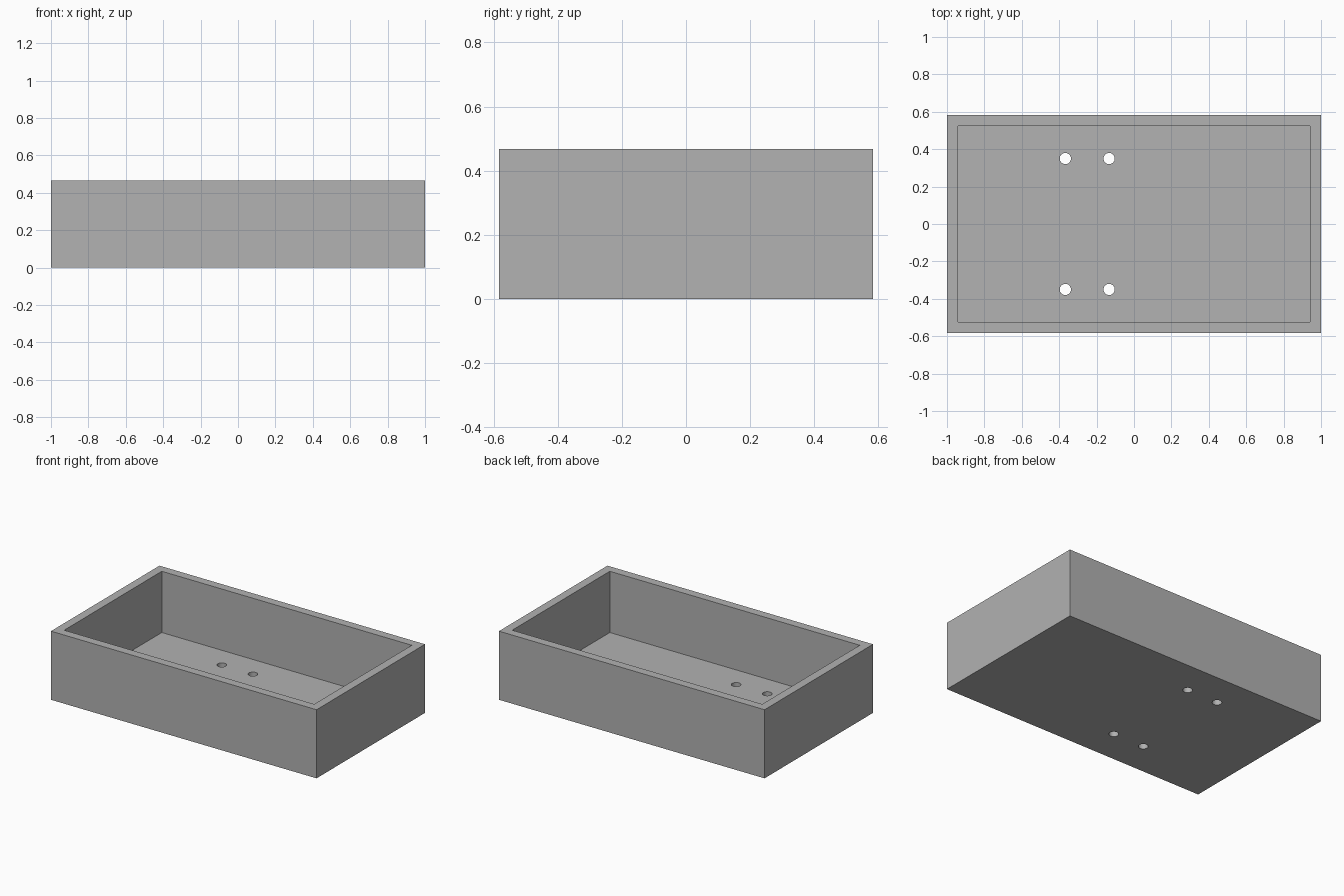
import bpy
import bmesh
from mathutils import Matrix, Vector

cube = bpy.data.objects.get("Cube")
if cube:
    bpy.data.objects.remove(cube, do_unlink=True)

LENGTH, WIDTH, HEIGHT = 2.0, 1.167, 0.467
WALL, FLOOR = 0.083, 0.05
HOLE_RADIUS = 0.03

# Single grey colour
grey = bpy.data.materials.new("plain grey")
colour = (0.445, 0.445, 0.445, 1)
grey.diffuse_color = colour
grey.use_nodes = True
grey.node_tree.nodes["Principled BSDF"].inputs["Base Color"].default_value = colour


def make_object(name, bm):
    mesh = bpy.data.meshes.new(name)
    bm.to_mesh(mesh)
    bm.free()
    mesh.materials.append(grey)
    obj = bpy.data.objects.new(name, mesh)
    bpy.context.collection.objects.link(obj)
    return obj


# Open tray: a block whose top is inset for the rim and pushed down to the floor
bm = bmesh.new()
bmesh.ops.create_cube(bm, size=1, matrix=Matrix.Translation((0, 0, HEIGHT / 2))
                      @ Matrix.Diagonal((LENGTH, WIDTH, HEIGHT, 1)))
top = max(bm.faces, key=lambda f: f.calc_center_median().z)
bmesh.ops.inset_region(bm, faces=[top], thickness=WALL)
cavity = bmesh.ops.extrude_discrete_faces(bm, faces=[top])["faces"]
bmesh.ops.translate(bm, verts=cavity[0].verts, vec=Vector((0, 0, FLOOR - HEIGHT)))
bmesh.ops.recalc_face_normals(bm, faces=bm.faces)
tray = make_object("open_tray", bm)

# Four round mounting holes through the floor
bm = bmesh.new()
for x in (-0.367, -0.133):
    for y in (-0.35, 0.35):
        bmesh.ops.create_cone(bm, cap_ends=True, segments=32, radius1=HOLE_RADIUS,
                              radius2=HOLE_RADIUS, depth=0.2,
                              matrix=Matrix.Translation((x, y, FLOOR / 2)))
cutter = make_object("hole_cutter", bm)
cutter.hide_render = True

holes = tray.modifiers.new("mounting holes", "BOOLEAN")
holes.operation = "DIFFERENCE"
holes.solver = "EXACT"
holes.object = cutter

# Apply the cut and discard the helper
bpy.context.view_layer.objects.active = tray
tray.select_set(True)
bpy.ops.object.modifier_apply(modifier=holes.name)
bpy.data.objects.remove(cutter, do_unlink=True)
bpy.ops.object.shade_smooth_by_angle()
